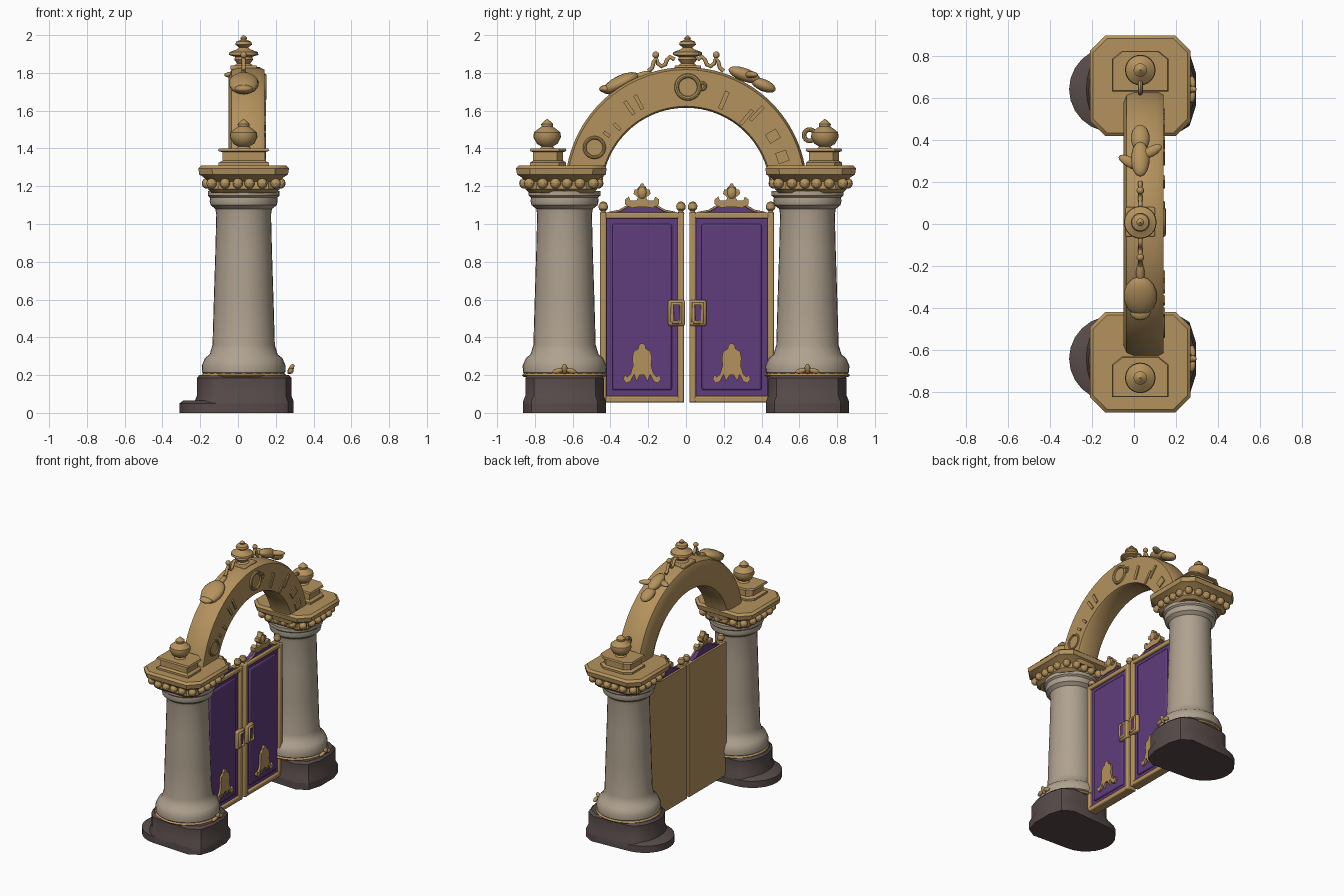
import bpy, bmesh, math
from mathutils import Vector

if "Cube" in bpy.data.objects:
    bpy.data.objects.remove(bpy.data.objects["Cube"])

def material(name, col):
    m = bpy.data.materials.new(name)
    m.diffuse_color = (*col, 1)
    m.use_nodes = True
    m.node_tree.nodes["Principled BSDF"].inputs["Base Color"].default_value = m.diffuse_color
    return m

GOLD = material("old_gold", (0.46, 0.29, 0.11))
STONE = material("pale_stone", (0.43, 0.36, 0.275))
PURPLE = material("purple", (0.115, 0.045, 0.2))
BROWN = material("dark_brown", (0.095, 0.07, 0.067))
CX = 0.03   # depth centre line of the columns

def make(name, verts, faces, mat):
    me = bpy.data.meshes.new(name)
    me.from_pydata(verts, [], faces)
    bm = bmesh.new()
    bm.from_mesh(me)
    bmesh.ops.recalc_face_normals(bm, faces=bm.faces)
    bm.to_mesh(me)
    bm.free()
    me.materials.append(mat)
    ob = bpy.data.objects.new(name, me)
    bpy.context.collection.objects.link(ob)
    return ob

def loft(name, rings, mat, closed=False):
    """Skin equal-length rings of points, capping the ends unless closed."""
    n, k = len(rings[0]), len(rings)
    verts = [p for r in rings for p in r]
    faces = []
    for i in range(k if closed else k - 1):
        a, b = i * n, (i + 1) % k * n
        faces += [(a + j, a + (j + 1) % n, b + (j + 1) % n, b + j) for j in range(n)]
    if not closed:
        faces += [tuple(range(n))[::-1], tuple(range((k - 1) * n, k * n))]
    return make(name, verts, faces, mat)

def lathe(name, prof, x, y, mat, seg=24):
    ang = [2 * math.pi * j / seg for j in range(seg)]
    return loft(name, [[(x + r * math.cos(a), y + r * math.sin(a), z) for a in ang]
                       for r, z in prof], mat)

def plate(name, pts, x0, x1, mat):
    """Extrude a (y, z) outline along x."""
    return loft(name, [[(x, y, z) for y, z in pts] for x in (x0, x1)], mat)

def box(name, x0, x1, y0, y1, z0, z1, mat, bevel=0.0):
    ob = plate(name, [(y0, z0), (y1, z0), (y1, z1), (y0, z1)], x0, x1, mat)
    if bevel:
        m = ob.modifiers.new("bevel", "BEVEL")
        m.width, m.segments = bevel, 2
    return ob

def ball(name, loc, size, mat, rot=(0, 0, 0), seg=14):
    bpy.ops.mesh.primitive_uv_sphere_add(segments=seg, ring_count=8, location=loc, rotation=rot)
    ob = bpy.context.object
    ob.name, ob.scale = name, size
    ob.data.materials.append(mat)
    return ob

def ring(name, loc, r, t, mat):
    bpy.ops.mesh.primitive_torus_add(location=loc, rotation=(0, math.pi / 2, 0), major_radius=r,
                                     minor_radius=t, major_segments=24, minor_segments=8)
    ob = bpy.context.object
    ob.name = name
    ob.data.materials.append(mat)

def tube(name, pts, r, mat):
    cu = bpy.data.curves.new(name, "CURVE")
    cu.dimensions, cu.bevel_depth, cu.bevel_resolution, cu.use_fill_caps = "3D", r, 2, True
    sp = cu.splines.new("POLY")
    sp.points.add(len(pts) - 1)
    for p, q in zip(sp.points, pts):
        p.co = (*q, 1)
    cu.materials.append(mat)
    bpy.context.collection.objects.link(bpy.data.objects.new(name, cu))

def base_ring(y, back, grow, z):
    """Plan of the plinth: round at the back, chamfered at the front."""
    pts = [(-0.1 + back * math.cos(a), 0.205 * math.sin(a))
           for a in [math.pi / 2 + math.pi * i / 12 for i in range(13)]]
    pts += [(0.19, -0.22), (0.265, -0.175), (0.295, -0.08),
            (0.295, 0.08), (0.265, 0.175), (0.19, 0.22)]
    return [(px + grow * (1 if px > 0 else -1), y + py + grow * (1 if py > 0 else -1), z)
            for px, py in pts]

def octagon(y, h, c, z):
    p = [(h, h - c), (h - c, h), (c - h, h), (-h, h - c), (-h, c - h), (c - h, -h), (h - c, -h), (h, c - h)]
    return [(CX + a, y + b, z) for a, b in p]

URN = [(0.045, 1.395), (0.03, 1.41), (0.055, 1.425), (0.073, 1.46), (0.07, 1.485), (0.045, 1.505),
       (0.03, 1.515), (0.032, 1.53), (0.012, 1.548), (0.003, 1.555)]
SHAFT = [(0.20, 0.195), (0.22, 0.215), (0.222, 0.25), (0.205, 0.29), (0.18, 0.31), (0.165, 0.36),
         (0.158, 0.6), (0.15, 0.85), (0.145, 1.05), (0.15, 1.08), (0.175, 1.1), (0.18, 1.12),
         (0.178, 1.14), (0.19, 1.15), (0.19, 1.175)]

# Columns
for s in (-1, 1):
    yc = 0.643 * s
    loft("column_base_step", [base_ring(yc, 0.21, g, z) for g, z in ((0, 0), (0, 0.05), (-0.02, 0.065))], BROWN)
    loft("column_base", [base_ring(yc, 0.13, g, z) for g, z in
                         ((0, 0), (0, 0.06), (-0.012, 0.09), (-0.012, 0.185), (-0.025, 0.2))], BROWN)
    lathe("base_trim", [(0.215, 0.19), (0.225, 0.2), (0.215, 0.21)], CX, yc, GOLD)
    lathe("column_shaft", SHAFT, CX, yc, STONE, 32)
    yk = 0.66 * s
    loft("capital", [octagon(yk, h, h * 0.3, z) for h, z in
                     ((0.17, 1.165), (0.19, 1.185), (0.185, 1.225), (0.215, 1.25),
                      (0.235, 1.262), (0.24, 1.295), (0.225, 1.31))], GOLD)
    for i in range(20):
        a = 2 * math.pi * (i + 0.5) / 20
        k = 0.195 / (abs(math.cos(a)) ** 5 + abs(math.sin(a)) ** 5) ** 0.2
        ball("capital_bead", (CX + k * math.cos(a), yk + k * math.sin(a), 1.215), (0.028,) * 3, GOLD, seg=10)
    # Urn on its pedestal
    yu = 0.735 * s
    loft("urn_pedestal", [[(CX + a * w, yu - 0.005 * s + b * w, z) for a, b in
                           ((0.14, -0.1), (0.14, 0.06), (0.09, 0.1), (-0.09, 0.1), (-0.14, 0.06), (-0.14, -0.1))]
                          for w, z in ((0.95, 1.3), (0.95, 1.325), (0.8, 1.335), (0.8, 1.38), (0.97, 1.387), (0.93, 1.4))], GOLD)
    lathe("urn", URN, CX, yu, GOLD)
    # Leaf sprig at the foot
    for d, ln in ((-1, 0.03), (0, 0.035), (1, 0.03)):
        ball("foot_leaf", (0.28, yc + 0.035 * d, 0.222 + 0.01 * (d == 0)), (0.014, ln if d else 0.016, 0.014 if d else 0.03),
             GOLD, (-0.3 * d, 0.5, 0), 10)
ring("urn_handle", (CX, 0.655, 1.47), 0.03, 0.012, GOLD)

# Arch with a rounded back
SECTION = [(0.14, 0.04), (0.14, 0.94), (0.115, 1), (0, 1), (-0.035, 0.93), (-0.05, 0.75),
           (-0.05, 0.25), (-0.035, 0.07), (0, 0), (0.12, 0)]
arch = []
for i in range(49):
    a = math.radians(7 + 166 * i / 48)
    pi, po = (Vector((r * math.cos(a), c + r * math.sin(a))) for r, c in ((0.445, 1.17), (0.64, 1.19)))
    arch.append([(x, *pi.lerp(po, t)) for x, t in SECTION])
loft("arch", arch, GOLD)

# Raised marks on the arch face: y, z, width, length
for y, z, w, h in ((-0.42, 1.475, .018, .04), (-0.365, 1.515, .018, .05), (-0.3, 1.615, .02, .085),
                   (-0.25, 1.645, .02, .085), (0.2, 1.655, .025, .1), (0.32, 1.565, .02, .1),
                   (0.375, 1.585, .02, .1), (0.46, 1.465, .055, .065), (0.51, 1.355, .06, .06)):
    ob = box("arch_mark", -0.004, 0.008, -w / 2, w / 2, -h / 2, h / 2, GOLD)
    ob.location = (0.14, y, z)
    ob.rotation_euler.x = math.atan2(z - 1.18, y) - math.pi / 2
ring("arch_ring", (0.14, 0.01, 1.725), 0.06, 0.012, GOLD)
ring("arch_small_ring", (0.14, 0.085, 1.73), 0.018, 0.008, GOLD)
ring("arch_side_ring", (0.14, -0.485, 1.405), 0.052, 0.009, GOLD)

# Crown finial
box("crown_foot", CX - 0.07, CX + 0.07, -0.06, 0.08, 1.815, 1.84, GOLD, 0.006)
lathe("crown_finial", [(0.055, 1.835), (0.035, 1.85), (0.05, 1.87), (0.045, 1.885), (0.078, 1.895), (0.075, 1.91),
                       (0.035, 1.925), (0.025, 1.935), (0.045, 1.95), (0.04, 1.965), (0.015, 1.975),
                       (0.018, 1.985), (0.002, 2.0)], CX, 0.008, GOLD)
for s in (-1, 1):
    # Scrolls beside the finial
    tube("crown_scroll", [(CX, s * y, z) for y, z in ((.06, 1.87), (.085, 1.885), (.1, 1.87), (.11, 1.845), (.13, 1.835),
                          (.15, 1.85), (.155, 1.88), (.17, 1.86), (.18, 1.825), (.2, 1.81))], 0.011, GOLD)
    ball("scroll_bud", (CX, s * 0.16, 1.895), (0.018,) * 3, GOLD)
# Shell and bird-like leaf resting on the arch
ball("shell", (CX, -0.345, 1.745), (0.08, 0.105, 0.042), GOLD, (0.45, 0, 0))
ball("shell_tip", (CX, -0.235, 1.785), (0.02, 0.06, 0.02), GOLD, (0.3, 0, 0))
ball("shell_lip", (CX, -0.42, 1.715), (0.05, 0.04, 0.022), GOLD)
ball("leaf_body", (CX, 0.31, 1.79), (0.045, 0.09, 0.035), GOLD, (-0.35, 0, 0))
ball("leaf_tail", (CX, 0.41, 1.735), (0.045, 0.07, 0.032), GOLD, (-0.4, 0, 0))
for s in (-1, 1):
    ball("leaf_wing", (CX + 0.05 * s, 0.32 + 0.025 * s, 1.79), (0.06, 0.025, 0.018), GOLD, (0, 0, 0.5 * s))

def mirrored(half, y):
    return [(y + a, z) for a, z in half] + [(y - a, z) for a, z in reversed(half)]

EMBLEM = [(0.012, 0.2), (0.03, 0.165), (0.042, 0.205), (0.062, 0.165), (0.085, 0.158), (0.1, 0.178),
          (0.092, 0.202), (0.078, 0.19), (0.062, 0.205), (0.048, 0.25), (0.052, 0.29), (0.045, 0.325),
          (0.02, 0.34), (0.018, 0.355), (0.006, 0.368)]
FLEUR = [(0.02, 1.09), (0.055, 1.085), (0.09, 1.105), (0.09, 1.13), (0.07, 1.145), (0.062, 1.125), (0.03, 1.125),
         (0.022, 1.14), (0.045, 1.16), (0.04, 1.182), (0.02, 1.185), (0.006, 1.215)]
PEDIMENT = [(0.2, 1.05), (0.17, 1.06), (0.12, 1.07), (0.085, 1.09), (0.06, 1.11), (0.02, 1.122)]

# Gate leaves
for s in (-1, 1):
    y0, y1 = (-0.455, -0.01) if s < 0 else (0.018, 0.465)
    yc = (y0 + y1) / 2
    box("door_back", -0.02, 0.02, y0, y1, 0.055, 1.06, GOLD)
    for ya, yb in ((y0, y0 + 0.034), (y1 - 0.034, y1)):
        box("door_stile", -0.015, 0.05, ya, yb, 0.055, 1.06, GOLD, 0.008)
        lathe("door_post_knob", [(0.02, 1.055), (0.012, 1.068), (0.024, 1.08), (0.026, 1.095), (0.018, 1.112), (0.003, 1.12)],
              0.015, (ya + yb) / 2, GOLD, 14)
    for za, zb in ((0.055, 0.09), (1.028, 1.06)):
        box("door_rail", -0.015, 0.048, y0, y1, za, zb, GOLD, 0.008)
    box("door_panel", 0.015, 0.03, y0 + 0.03, y1 - 0.03, 0.085, 1.035, PURPLE)
    box("door_inner_panel", 0.02, 0.042, y0 + 0.065, y1 - 0.065, 0.12, 1.0, PURPLE, 0.01)
    plate("door_emblem", mirrored(EMBLEM, yc), 0.04, 0.058, GOLD)
    plate("door_pediment", mirrored(PEDIMENT, yc), -0.005, 0.03, PURPLE)
    tube("pediment_trim", [(0.03, y, z) for y, z in mirrored(PEDIMENT, yc)], 0.006, GOLD)
    plate("door_fleur", mirrored(FLEUR, yc), 0.0, 0.038, GOLD)
    ball("fleur_bud", (0.02, yc, 1.165), (0.03, 0.03, 0.04), GOLD)
    # Handle with a coloured slot
    h0 = y1 - 0.085 if s < 0 else y0
    box("handle_plate", 0.03, 0.065, h0, h0 + 0.09, 0.46, 0.598, GOLD, 0.012)
    box("handle_slot", 0.06, 0.067, h0 + 0.029, h0 + 0.061, 0.49, 0.568, PURPLE)
    tube("handle_bow", [(0.067, h0 + a, z) for a, z in ((.022, .48), (.068, .48), (.068, .578), (.022, .578), (.022, .48))], 0.01, GOLD)

# Smooth shading with sharp edges kept
for ob in bpy.context.scene.objects:
    ob.select_set(ob.type == "MESH")
    if ob.type == "MESH":
        bpy.context.view_layer.objects.active = ob
bpy.ops.object.shade_smooth_by_angle(angle=math.radians(35))
